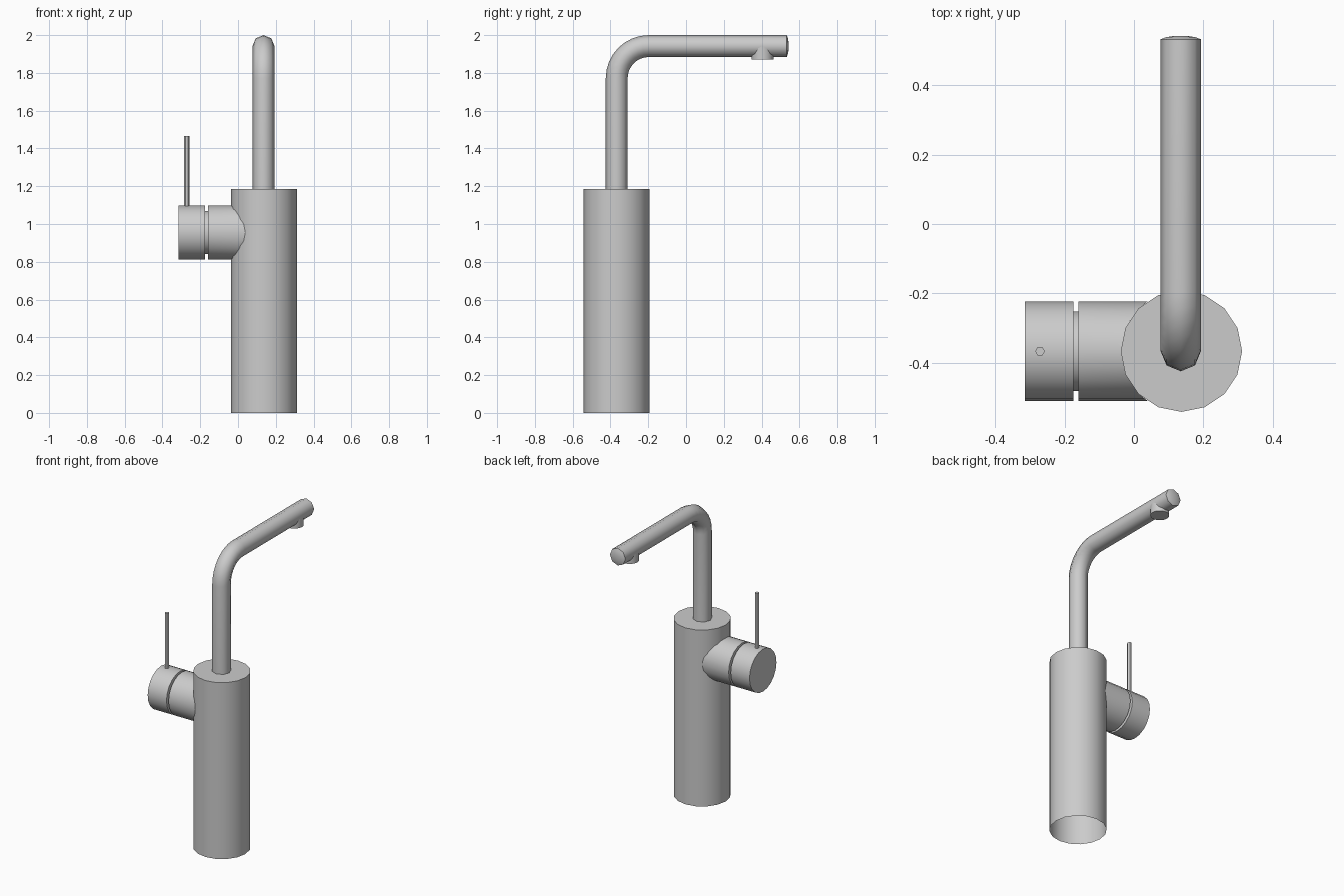
import bpy, bmesh
from math import sin, cos, pi, radians, sqrt
from mathutils import Vector

if "Cube" in bpy.data.objects:
    bpy.data.objects.remove(bpy.data.objects["Cube"])

CX, CY = 0.137, -0.367      # axis of the body
BODY_R, BODY_H = 0.175, 1.186
X, Y, Z = Vector((1, 0, 0)), Vector((0, 1, 0)), Vector((0, 0, 1))


def ring(center, radius, u, v, sides):
    return [Vector(center) + radius * (cos(2 * pi * i / sides) * u + sin(2 * pi * i / sides) * v)
            for i in range(sides)]


def loft(name, rings, cap_start=True, cap_end=True):
    bm = bmesh.new()
    rows = [[bm.verts.new(p) for p in r] for r in rings]
    n = len(rows[0])
    for a, b in zip(rows, rows[1:]):
        for i in range(n):
            j = (i + 1) % n
            bm.faces.new((a[i], a[j], b[j], b[i]))
    if cap_start:
        bm.faces.new(rows[0][::-1])
    if cap_end:
        bm.faces.new(rows[-1])
    bmesh.ops.recalc_face_normals(bm, faces=bm.faces)
    mesh = bpy.data.meshes.new(name)
    bm.to_mesh(mesh)
    bm.free()
    obj = bpy.data.objects.new(name, mesh)
    bpy.context.collection.objects.link(obj)
    bpy.ops.object.select_all(action='DESELECT')
    obj.select_set(True)
    bpy.context.view_layer.objects.active = obj
    bpy.ops.object.shade_smooth_by_angle(angle=radians(50))
    return obj


# Body: tall cylinder, open underneath
loft("body", [ring((CX, CY, z), BODY_R, X, Y, 16) for z in (0, BODY_H)], cap_start=False)

# Spout: upright pipe, quarter bend, horizontal arm, shallow domed tip
PIPE_R, BEND, TOP = 0.058, 0.17, 1.942
SX = 0.135
rings = [ring((SX, CY, BODY_H), PIPE_R, X, Y, 8)]
for k in range(9):
    a = pi / 2 * k / 8
    center = (SX, CY + BEND * (1 - cos(a)), TOP - BEND + BEND * sin(a))
    rings.append(ring(center, PIPE_R, X, Y * cos(a) - Z * sin(a), 8))
for y, r in ((0.533, PIPE_R), (0.539, 0.042), (0.543, 0.018)):
    rings.append(ring((SX, y, TOP), r, X, -Z, 8))
loft("spout", rings, cap_start=False)

# Outlet nozzle under the spout tip
loft("nozzle", [ring((SX, 0.405, z), 0.058, X, Y, 16) for z in (1.94, 1.872)], cap_start=False)

# Side valve: grooved horizontal cylinder, trimmed to the body's curve
HZ, HR = 0.955, 0.143
profile = [(-0.315, HR), (-0.175, HR), (-0.175, 0.115), (-0.16, 0.115), (-0.16, HR)]
rings = [ring((x, CY, HZ), r, Y, Z, 20) for x, r in profile]
trim = ring((0, CY, HZ), HR, Y, Z, 20)
for p in trim:
    p.x = CX - sqrt(BODY_R ** 2 - (p.y - CY) ** 2) + 0.003
loft("side_valve", rings + [trim], cap_end=False)

# Thin upright lever
loft("lever", [ring((-0.271, CY, z), 0.014, X, Y, 6) for z in (1.08, 1.466)])
